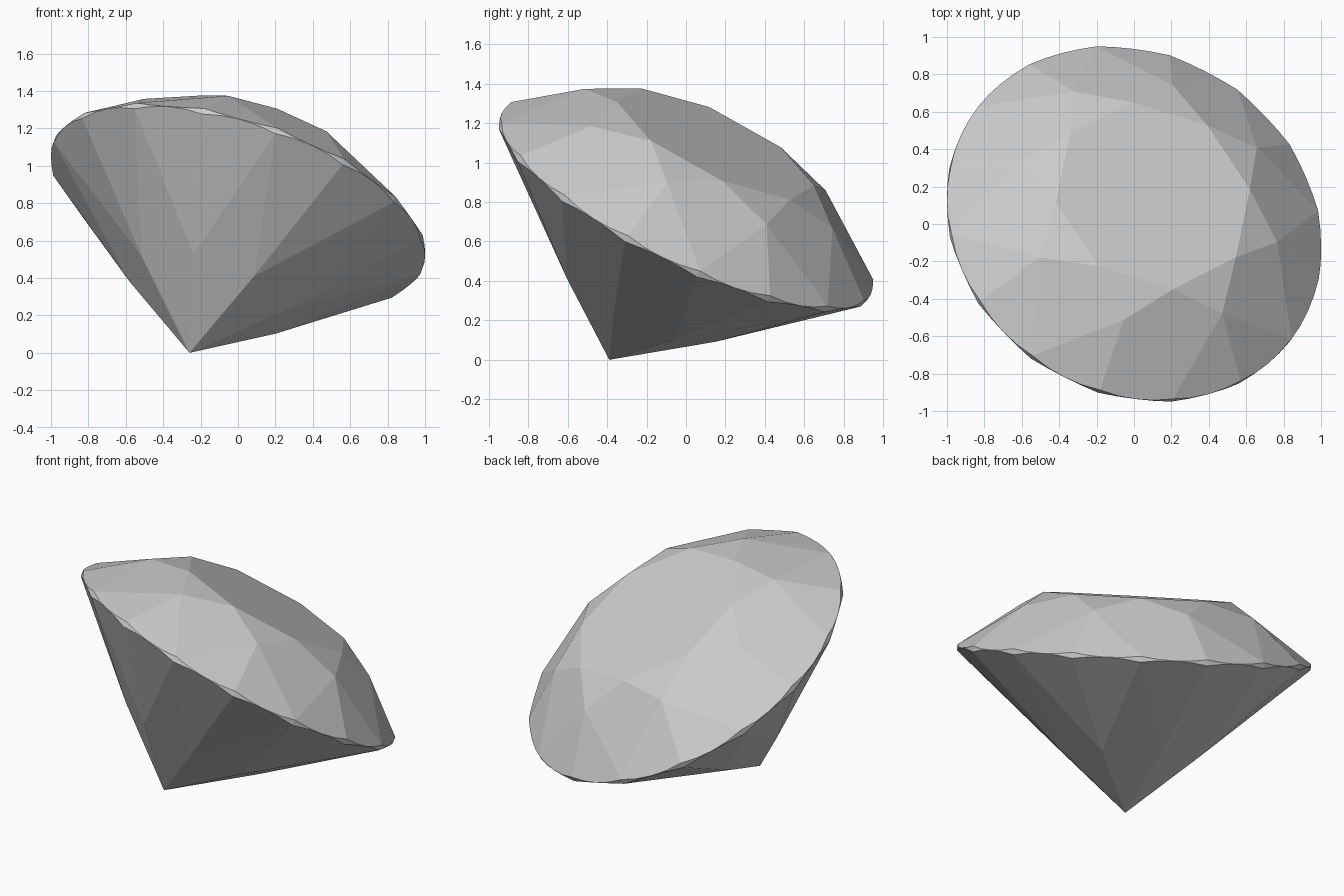
import bpy, bmesh
from math import sin, cos, pi, radians
from mathutils import Vector, Matrix

if "Cube" in bpy.data.objects:
    bpy.data.objects.remove(bpy.data.objects["Cube"])

# Round brilliant proportions (girdle radius = 1, girdle centre at z = 0)
R = 1.043                    # real girdle radius
HALF_G = 0.017               # half girdle thickness at the facet corners
CROWN, PAV = 0.324, 0.862    # crown height, pavilion depth
TABLE = 0.53                 # table corner radius
STAR = 0.6475                # crown kite shoulder distance
LOWER = 0.40                 # pavilion kite shoulder distance
A = pi / 8                   # one of 16 girdle divisions
SUB = 4                      # girdle steps per division

bm = bmesh.new()


def vert(r, a, z):
    return bm.verts.new((r * cos(a), r * sin(a), z))


def edge_line(slope, side):
    """Scalloped girdle edge: half-facet planes cutting the cylinder."""
    ring = []
    for i in range(16 * SUB):
        off = ((i % SUB) / SUB - 0.5) * A
        drop = slope * (cos(off) - cos(A / 2))
        ring.append(vert(1, i * A / SUB, side * (HALF_G - drop)))
    return ring


top_z = HALF_G + CROWN
w_up = CROWN * (1 - STAR) / (1 - TABLE)
w_dn = PAV * (1 - LOWER)
r_up, r_dn = STAR / cos(A), LOWER / cos(A)

table = [vert(TABLE, 2 * A * k, top_z) for k in range(8)]
shoulder = [vert(r_up, 2 * A * k + A, HALF_G + w_up) for k in range(8)]
upper = edge_line(w_up / ((1 - r_up) * cos(A / 2)), 1)
lower = edge_line(w_dn / ((1 - r_dn) * cos(A / 2)), -1)
pav = [vert(r_dn, 2 * A * k + A, -HALF_G - w_dn) for k in range(8)]
culet = vert(0, 0, -HALF_G - PAV)

# Table, then eight repeats of crown and pavilion facets
bm.faces.new(table)
N = 16 * SUB
for k in range(8):
    s = 2 * SUB * k
    first = [(s + j) % N for j in range(SUB + 1)]
    second = [(s + SUB + j) % N for j in range(SUB + 1)]
    bm.faces.new((table[k], shoulder[k], table[(k + 1) % 8]))
    bm.faces.new((table[k], shoulder[k - 1], upper[s], shoulder[k]))
    bm.faces.new((culet, pav[k], lower[s], pav[k - 1]))
    for run in (first, second):
        bm.faces.new([shoulder[k]] + [upper[i] for i in run])
        bm.faces.new([pav[k]] + [lower[i] for i in reversed(run)])

# Girdle band
for i in range(N):
    j = (i + 1) % N
    bm.faces.new((lower[i], lower[j], upper[j], upper[i]))
bmesh.ops.recalc_face_normals(bm, faces=bm.faces)

# Tip the stone onto its point, leaning back and to the right
n = Vector((0.283, 0.4245, 0.860)).normalized()
e1 = (Vector((1, 0, 0)) - n * n.x).normalized()
e2 = n.cross(e1)
tilt = Matrix((e1, e2, n)).transposed().to_4x4()
bm.transform(tilt @ Matrix.Rotation(radians(11.8), 4, 'Z') @ Matrix.Scale(R, 4))
bm.transform(Matrix.Translation((0, 0, -min(v.co.z for v in bm.verts))))

mesh = bpy.data.meshes.new("cut_gemstone")
bm.to_mesh(mesh)
bm.free()
bpy.context.collection.objects.link(bpy.data.objects.new("cut_gemstone", mesh))
